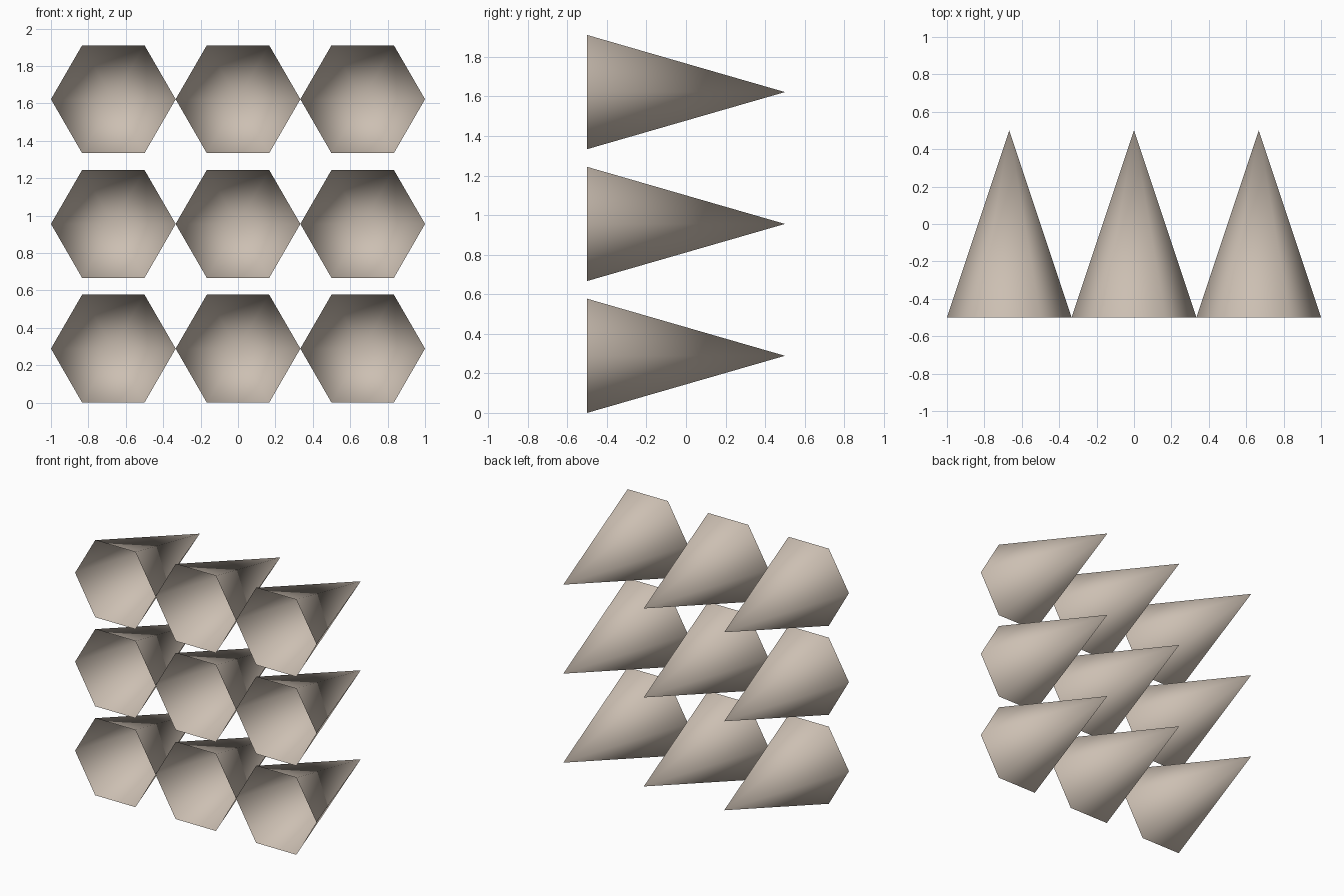
import bpy, bmesh, math

if "Cube" in bpy.data.objects:
    bpy.data.objects.remove(bpy.data.objects["Cube"])

R = 1 / 3                          # hexagon corner radius
STEP = 2 / 3                       # grid spacing
HALF_H = R * math.sin(math.pi / 3) # hexagon half height

clay = bpy.data.materials.new("warm_beige")
clay.diffuse_color = (0.604, 0.523, 0.448, 1)
clay.use_nodes = True
clay.node_tree.nodes["Principled BSDF"].inputs["Base Color"].default_value = clay.diffuse_color

# Open six-sided cone: mouth faces the front, tip points back
mesh = bpy.data.meshes.new("hex_cone")
bm = bmesh.new()
ring = [bm.verts.new((R * math.cos(i * math.pi / 3), -0.5, R * math.sin(i * math.pi / 3)))
        for i in range(6)]
tip = bm.verts.new((0, 0.5, 0))
for i in range(6):
    face = bm.faces.new((ring[(i + 1) % 6], ring[i], tip))
    face.smooth = True
bm.to_mesh(mesh)
bm.free()
mesh.materials.append(clay)

# Three by three stack of cones
for row in range(3):
    for col in range(3):
        cone = bpy.data.objects.new(f"hex_cone_row{row + 1}_col{col + 1}", mesh)
        cone.location = ((col - 1) * STEP, 0, HALF_H + row * STEP)
        bpy.context.collection.objects.link(cone)
